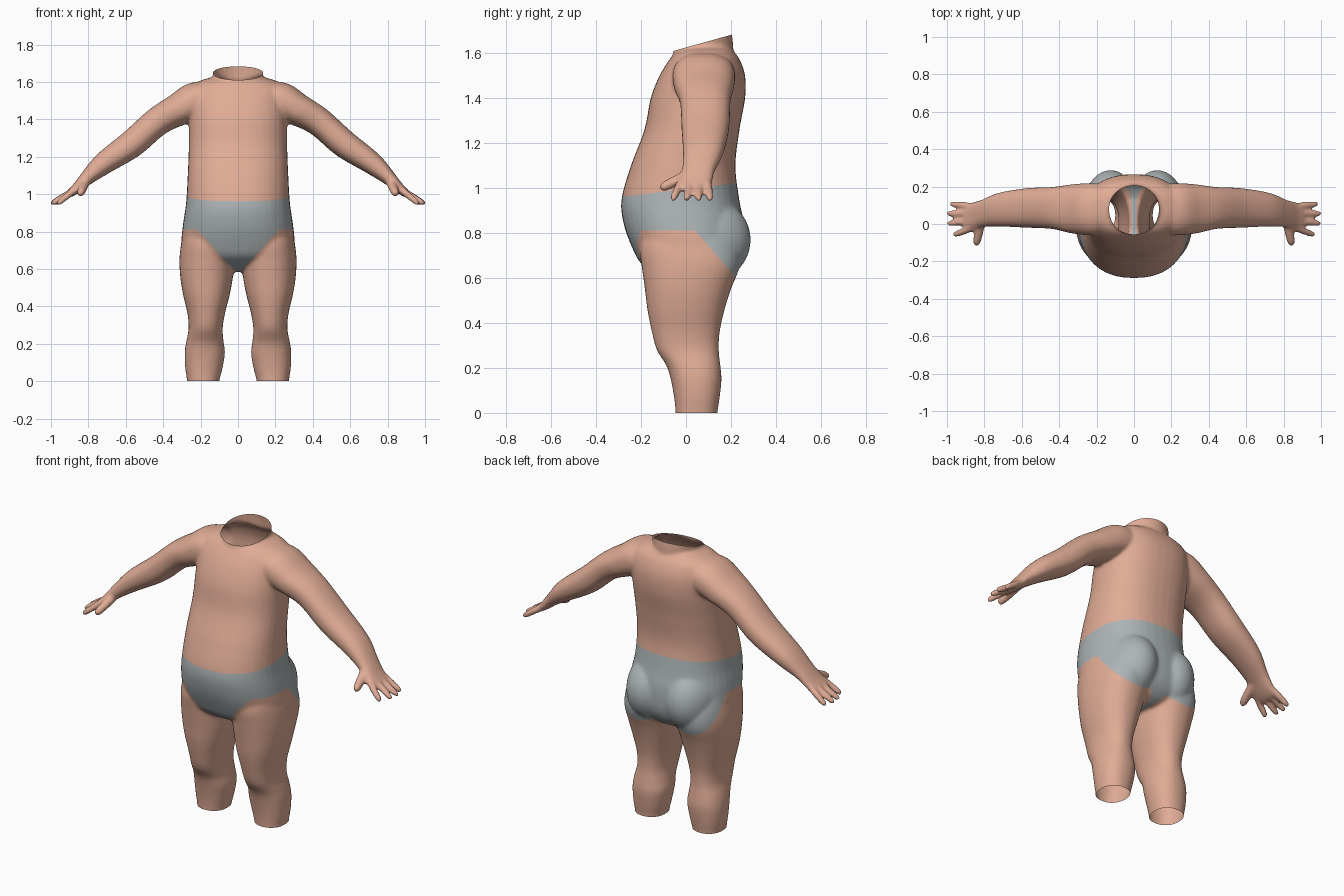
import bpy, bmesh, math
from mathutils import Vector

if "Cube" in bpy.data.objects:
    bpy.data.objects.remove(bpy.data.objects["Cube"])

SIDES, STEPS = 40, 6
bm = bmesh.new()


def catmull(a, b, c, d, t):
    return [0.5 * (2*q + (r-p)*t + (2*p-5*q+4*r-s)*t*t + (3*q-p-3*r+s)*t**3)
            for p, q, r, s in zip(a, b, c, d)]


def loft(rings, power=2.0):
    """Closed smooth solid through rings of (centre, half axis U, half axis V)."""
    rows = [[*c, *u, *v] for c, u, v in rings]
    pts = [rows[0]] + rows + [rows[-1]]
    fine = [catmull(*pts[i:i+4], k / STEPS) for i in range(len(rows) - 1) for k in range(STEPS)]
    fine.append(rows[-1])
    loops = []
    for r in fine:
        c, u, v = Vector(r[:3]), Vector(r[3:6]), Vector(r[6:])
        loop = []
        for k in range(SIDES):
            a = math.tau * k / SIDES
            ca, sa = math.cos(a), math.sin(a)
            loop.append(bm.verts.new(c + u * math.copysign(abs(ca) ** (2/power), ca)
                                     + v * math.copysign(abs(sa) ** (2/power), sa)))
        loops.append(loop)
    for l0, l1 in zip(loops, loops[1:]):
        for k in range(SIDES):
            j = (k + 1) % SIDES
            bm.faces.new((l0[k], l0[j], l1[j], l1[k]))
    bm.faces.new(loops[0][::-1])
    bm.faces.new(loops[-1])


def level(z, x0, x1, y0, y1):
    """Horizontal ring from its extents."""
    return ((x0+x1)/2, (y0+y1)/2, z), ((x1-x0)/2, 0, 0), (0, (y1-y0)/2, 0)


def finger(side, base, tip, r):
    """Tapered round-ended finger."""
    a, b = Vector(base), Vector(tip)
    a.x *= side
    b.x *= side
    d = (b - a).normalized()
    u = d.cross(Vector((0, 0, 1))).normalized()
    v = d.cross(u)
    loft([(a.lerp(b, t), u*r*s, v*r*s) for t, s in
          ((0, 1.05), (0.5, 1.05), (0.85, 0.92), (0.96, 0.65), (1, 0.3))])


# Torso: height, half width, front y, back y
loft([level(z, -w, w, f, b) for z, w, f, b in (
    (0.585, 0.07, -0.04, 0.14), (0.61, 0.17, -0.11, 0.19), (0.66, 0.27, -0.195, 0.235),
    (0.73, 0.302, -0.237, 0.258), (0.84, 0.294, -0.277, 0.258), (0.95, 0.278, -0.287, 0.237),
    (1.10, 0.269, -0.245, 0.22), (1.26, 0.263, -0.185, 0.238), (1.40, 0.263, -0.157, 0.263),
    (1.50, 0.262, -0.118, 0.263), (1.57, 0.25, -0.075, 0.24), (1.605, 0.205, -0.045, 0.215),
    (1.625, 0.14, 0.0, 0.195))], 2.3)

# Neck, later trimmed by a sloping plane
loft([level(z, -w, w, f, b) for z, w, f, b in (
    (1.50, 0.15, -0.06, 0.20), (1.62, 0.133, -0.055, 0.21),
    (1.70, 0.14, -0.047, 0.203), (1.76, 0.14, -0.045, 0.2))])

for side in (-1, 1):
    # Leg: height, inner x, outer x, front y, back y
    loft([level(z, side*i, side*o, f, b) for z, i, o, f, b in (
        (0.84, 0.03, 0.28, -0.19, 0.19), (0.74, 0.02, 0.303, -0.208, 0.235),
        (0.65, 0.018, 0.313, -0.197, 0.238),
        (0.55, 0.028, 0.308, -0.183, 0.20), (0.46, 0.045, 0.293, -0.172, 0.172),
        (0.36, 0.07, 0.27, -0.152, 0.15), (0.28, 0.082, 0.264, -0.13, 0.146),
        (0.21, 0.077, 0.277, -0.087, 0.153), (0.15, 0.07, 0.285, -0.068, 0.158),
        (0.07, 0.083, 0.282, -0.053, 0.15), (0.0, 0.10, 0.272, -0.046, 0.14),
        (-0.05, 0.10, 0.272, -0.046, 0.14))], 2.25)

    # Buttock
    loft([((side*0.125, 0.07, 0.77 - 0.2*math.cos(a)), (0.15*math.sin(a), 0, 0),
           (0, 0.218*math.sin(a), 0)) for a in [0.1 + i*(math.pi-0.2)/8 for i in range(9)]])

    # Arm and palm: centre x, centre z, half thickness, front y, back y
    loft([((side*x, (f+b)/2, z), (side*0.59*h, 0, 0.81*h), (0, (b-f)/2, 0)) for x, z, h, f, b in (
        (0.10, 1.53, 0.095, -0.04, 0.20), (0.21, 1.505, 0.104, -0.06, 0.218),
        (0.32, 1.45, 0.088, -0.052, 0.213), (0.434, 1.386, 0.077, -0.027, 0.198),
        (0.568, 1.269, 0.074, -0.02, 0.192), (0.72, 1.163, 0.059, -0.014, 0.167),
        (0.812, 1.083, 0.038, -0.018, 0.13), (0.86, 1.035, 0.028, -0.035, 0.118),
        (0.892, 1.008, 0.022, -0.04, 0.113), (0.912, 0.992, 0.013, -0.033, 0.105))], 2.3)

    # Fingers and thumb
    for y0, y1, x1 in ((0.096, 0.107, 0.984), (0.058, 0.056, 1.002),
                       (0.017, 0.002, 0.998), (-0.024, -0.06, 0.968)):
        finger(side, (0.87, y0, 1.025), (x1, y1, 0.947), 0.0175)
    finger(side, (0.815, 0.02, 1.065), (0.845, -0.115, 0.998), 0.023)

bmesh.ops.recalc_face_normals(bm, faces=bm.faces)
rough = bpy.data.meshes.new("body_volumes")
bm.to_mesh(rough)
bm.free()

# Fuse the volumes into one skin and soften the joins
body = bpy.data.objects.new("body", rough)
bpy.context.collection.objects.link(body)
fuse = body.modifiers.new("fuse", 'REMESH')
fuse.mode = 'VOXEL'
fuse.voxel_size = 0.009
soft = body.modifiers.new("soften", 'SMOOTH')
soft.factor = 0.5
soft.iterations = 8
bpy.context.view_layer.update()
skin = bpy.data.meshes.new_from_object(body.evaluated_get(bpy.context.evaluated_depsgraph_get()))
body.modifiers.clear()
body.data = skin
skin.name = "body"
bpy.data.meshes.remove(rough)

skin.materials.clear()
for name, col in (("skin", (0.75, 0.415, 0.305, 1)), ("grey cloth", (0.42, 0.46, 0.47, 1))):
    m = bpy.data.materials.new(name)
    m.diffuse_color = col
    m.use_nodes = True
    m.node_tree.nodes["Principled BSDF"].inputs["Base Color"].default_value = m.diffuse_color
    skin.materials.append(m)

bm = bmesh.new()
bm.from_mesh(skin)


def cut(co, no, test=None, clear=False):
    faces = [f for f in bm.faces if test is None or test(f.calc_center_median())]
    geom = list({v for f in faces for v in f.verts}) + list({e for f in faces for e in f.edges}) + faces
    bmesh.ops.bisect_plane(bm, geom=geom, dist=1e-5, plane_co=co, plane_no=no, clear_outer=clear)


# Open neck and open ankles
cut((0, -0.05, 1.612), (0, -0.28, 1), clear=True)
cut((0, 0, 0), (0, 0, -1), clear=True)


# Briefs outline: waist plane and leg openings
def waist(p):
    return 0.962 + 0.12 * (p.y + 0.285)


def hem(p):
    return 0.812 - max(0, 1.1 * (0.22 - abs(p.x)), 1.15 * (p.y - 0.04))


def hips(p):
    return abs(p.x) < 0.4 and 0.5 < p.z < 1.1


cut((0, -0.285, 0.962), (0, -0.12, 1), hips)
cut((0, 0, 0.812), (0, 0, 1), hips)
cut((0, 0.04, 0.812), (0, 1.15, 1), lambda p: hips(p) and p.y > 0)
for s in (-1, 1):
    cut((s*0.22, 0, 0.812), (-s*1.1, 0, 1), lambda p: hips(p) and p.x * s > 0)

for f in bm.faces:
    p = f.calc_center_median()
    f.material_index = int(hips(p) and hem(p) < p.z < waist(p))
    f.smooth = True
bm.to_mesh(skin)
bm.free()
